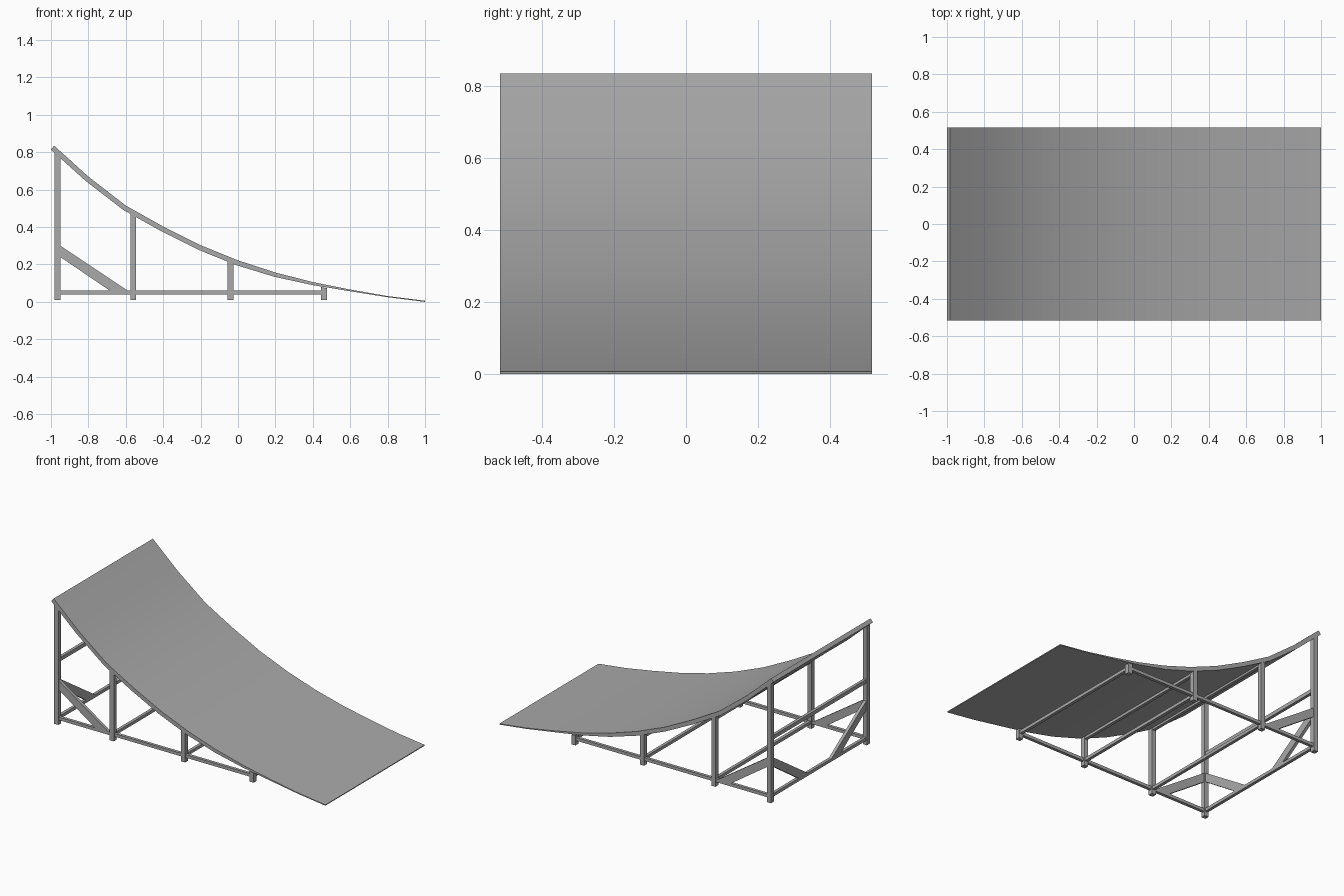
import bpy, bmesh
from mathutils import Vector

cube = bpy.data.objects.get("Cube")
if cube:
    bpy.data.objects.remove(cube, do_unlink=True)

grey = bpy.data.materials.new("plain_grey")
grey.use_nodes = True
grey.diffuse_color = (0.4, 0.4, 0.4, 1)
grey.node_tree.nodes["Principled BSDF"].inputs["Base Color"].default_value = (0.4, 0.4, 0.4, 1)

HALF_Y = 0.517          # half width of the deck
POST_Y = 0.5            # centre line of the side frames
POST_X = (-0.965, -0.56, -0.04, 0.46)
BAR = 0.03              # post section
RAIL_Z = 0.05

# Riding surface profile, from the high lip to the toe
TOP = [(-0.983, 0.835), (-0.8, 0.67), (-0.6, 0.515), (-0.4, 0.403), (-0.2, 0.303),
       (0, 0.222), (0.2, 0.157), (0.4, 0.106), (0.6, 0.066), (0.8, 0.031), (1, 0.006)]


def deck_height(x):
    for (x0, z0), (x1, z1) in zip(TOP, TOP[1:]):
        if x <= x1:
            return z0 + (z1 - z0) * (x - x0) / (x1 - x0)


def extrude_profile(name, points, axis, start, end):
    """Extrude an outline along the x or y axis; points are (other axis, z)."""
    bm = bmesh.new()
    place = lambda p, d: (p[0], d, p[1]) if axis == "y" else (d, p[0], p[1])
    face = bm.faces.new([bm.verts.new(place(p, start)) for p in points])
    ext = bmesh.ops.extrude_face_region(bm, geom=[face])
    move = Vector((0, end - start, 0) if axis == "y" else (end - start, 0, 0))
    bmesh.ops.translate(bm, verts=[v for v in ext["geom"] if isinstance(v, bmesh.types.BMVert)], vec=move)
    bmesh.ops.recalc_face_normals(bm, faces=bm.faces)
    mesh = bpy.data.meshes.new(name)
    bm.to_mesh(mesh)
    bm.free()
    mesh.materials.append(grey)
    obj = bpy.data.objects.new(name, mesh)
    bpy.context.collection.objects.link(obj)
    return obj


def box(name, centre, size):
    (x, y, z), (sx, sy, sz) = centre, size
    outline = [(x - sx / 2, z - sz / 2), (x + sx / 2, z - sz / 2),
               (x + sx / 2, z + sz / 2), (x - sx / 2, z + sz / 2)]
    return extrude_profile(name, outline, "y", y - sy / 2, y + sy / 2)


# Curved deck, tapering towards the toe
under = []
for i, (x, z) in enumerate(TOP):
    a, b = Vector(TOP[max(i - 1, 0)]), Vector(TOP[min(i + 1, len(TOP) - 1)])
    slope = (b - a).normalized()
    thick = 0.027 if x < 0.1 else max(0.006, 0.027 * (0.85 - x) / 0.75)
    under.append((x + slope.y * thick, max(0, z - slope.x * thick)))
deck = extrude_profile("curved_deck", TOP + under[::-1], "y", -HALF_Y, HALF_Y)
bpy.context.view_layer.objects.active = deck
deck.select_set(True)
bpy.ops.object.shade_smooth_by_angle(angle=0.5)

# Side frames: posts, bottom rails and flat corner braces
back_x = POST_X[0]
for side, s in (("right", -1), ("left", 1)):
    y = s * POST_Y
    for i, x in enumerate(POST_X):
        h = BAR / 2
        post = [(x - h, 0.01), (x + h, 0.01),
                (x + h, deck_height(x + h) - 0.018), (x - h, deck_height(x - h) - 0.018)]
        extrude_profile(f"{side}_post_{i + 1}", post, "y", y - h, y + h)
    length = POST_X[-1] - back_x
    box(f"{side}_bottom_rail", (back_x + length / 2, y, RAIL_Z), (length, 0.02, 0.02))
    brace = [(back_x, 0.31), (back_x, 0.25), (-0.67, 0.05), (-0.575, 0.05)]
    extrude_profile(f"{side}_side_brace", brace, "y", y - 0.01, y + 0.01)
    # Matching brace across the tall end
    across = [(s * (POST_Y + back_x - px), pz) for px, pz in brace]
    extrude_profile(f"{side}_end_brace", across, "x", back_x - 0.01, back_x + 0.01)

# Cross bars between the two frames
for i, x in enumerate(POST_X):
    box(f"bottom_cross_bar_{i + 1}", (x, 0, RAIL_Z), (0.02, 2 * POST_Y, 0.02))
for i, x in enumerate(POST_X[1:3]):
    box(f"top_cross_bar_{i + 1}", (x, 0, deck_height(x) - 0.04), (0.02, 2 * POST_Y, 0.02))
box("end_middle_bar", (back_x, 0, 0.43), (0.02, 2 * POST_Y, 0.025))
